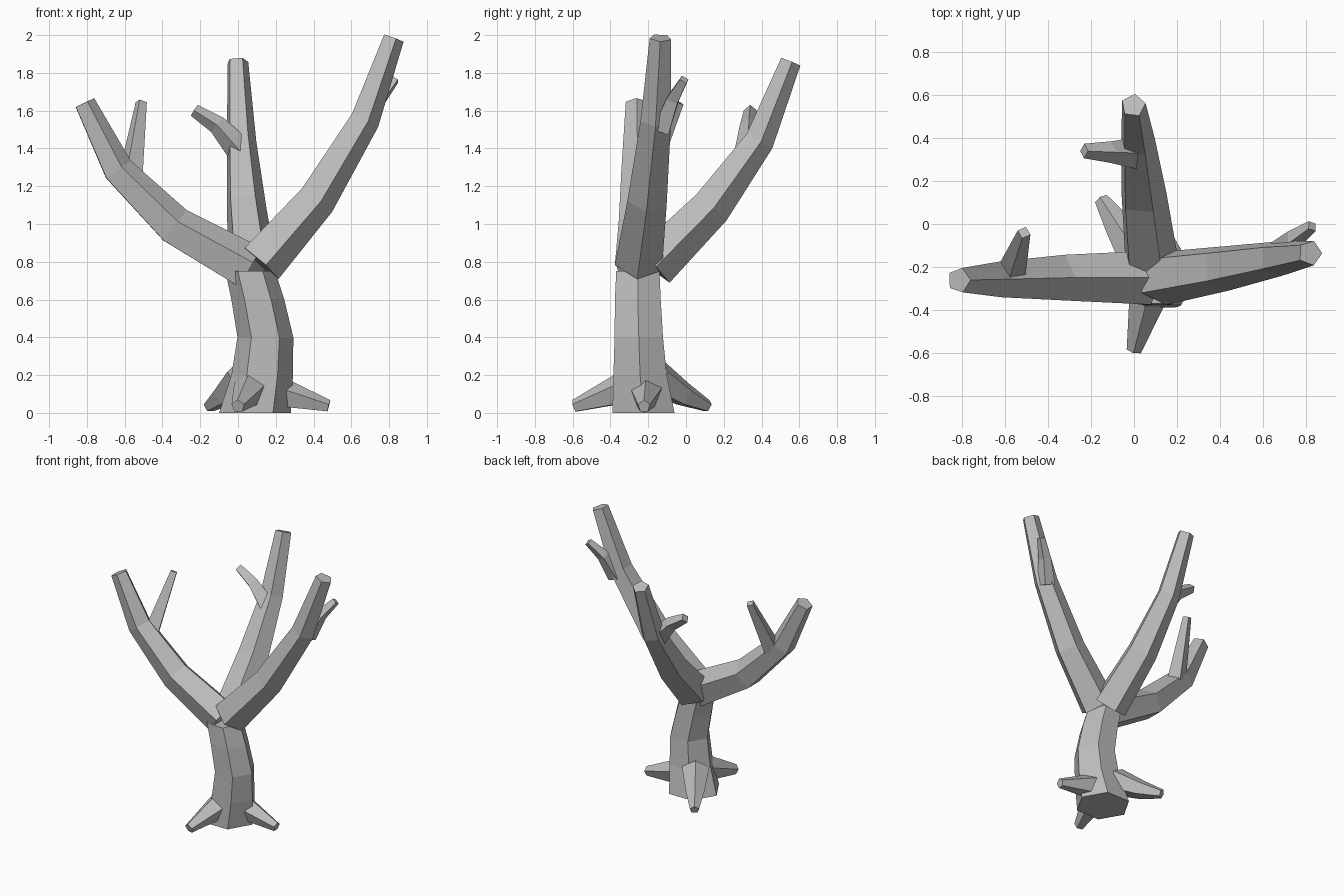
import bpy, bmesh
from math import cos, sin, pi, radians
from mathutils import Vector

cube = bpy.data.objects.get("Cube")
if cube:
    bpy.data.objects.remove(cube, do_unlink=True)

# Single bark colour
bark = bpy.data.materials.new("grey_bark")
bark.use_nodes = True
GREY = (0.5, 0.5, 0.5, 1)
bark.diffuse_color = GREY
bark.node_tree.nodes["Principled BSDF"].inputs["Base Color"].default_value = GREY


def limb(name, path, sides=5, roll=0, ref=(0, 0, 1), level=False):
    """Tapered, capped, faceted tube; each path entry is x, y, z, radius."""
    pts = [Vector(p[:3]) for p in path]
    bm = bmesh.new()
    rings = []
    for i, p in enumerate(pts):
        ahead = (pts[min(i + 1, len(pts) - 1)] - p).normalized()
        behind = (p - pts[max(i - 1, 0)]).normalized()
        d = Vector((0, 0, 1)) if level else (ahead + behind).normalized()
        side = d.cross(Vector(ref)).normalized()
        up = side.cross(d)
        ring = []
        for k in range(sides):
            a = radians(roll) + 2 * pi * k / sides
            ring.append(bm.verts.new(p + (up * cos(a) + side * sin(a)) * path[i][3]))
        rings.append(ring)
    for lo, hi in zip(rings, rings[1:]):
        for k in range(sides):
            n = (k + 1) % sides
            bm.faces.new((lo[k], lo[n], hi[n], hi[k]))
    bm.faces.new(rings[0])
    bm.faces.new(rings[-1])
    bmesh.ops.recalc_face_normals(bm, faces=bm.faces)
    mesh = bpy.data.meshes.new(name)
    bm.to_mesh(mesh)
    bm.free()
    mesh.materials.append(bark)
    bpy.context.collection.objects.link(bpy.data.objects.new(name, mesh))


# Curved trunk with level rings
limb("trunk", [(.09, -.225, 0, .19), (.128, -.243, .2, .163), (.145, -.25, .4, .148),
               (.105, -.255, .6, .14), (.065, -.255, .75, .132)],
     sides=6, ref=(1, 0, 0), level=True)

# Three main branches
limb("right_branch", [(.06, -.25, .76, .132), (-.34, -.25, .985, .112),
                      (-.64, -.258, 1.285, .088), (-.815, -.262, 1.64, .06)])
limb("left_branch", [(.115, -.25, .795, .132), (.41, -.205, 1.13, .11),
                     (.665, -.16, 1.55, .085), (.82, -.135, 1.985, .06)], roll=26)
limb("back_branch", [(.075, -.18, .78, .132), (.04, .13, 1.09, .112),
                     (.015, .385, 1.44, .083), (-.003, .552, 1.86, .058)], roll=22)

# Twigs
limb("right_twig", [(-.57, -.22, 1.25, .068), (-.512, -.04, 1.645, .031)], sides=4)
limb("back_twig", [(.02, .33, 1.38, .075), (-.11, .335, 1.525, .05),
                   (-.232, .34, 1.602, .034)], sides=4)
limb("left_twig", [(.68, -.13, 1.5, .06), (.745, -.07, 1.66, .045),
                   (.83, -.01, 1.765, .028)], sides=4)

# Roots
limb("left_root", [(.18, -.21, .115, .095), (.48, -.222, .035, .034)])
limb("front_root", [(.07, -.32, .13, .095), (0, -.59, .035, .036)])
limb("back_root", [(.03, -.16, .19, .1), (-.07, -.01, .095, .068),
                   (-.152, .115, .035, .034)])
